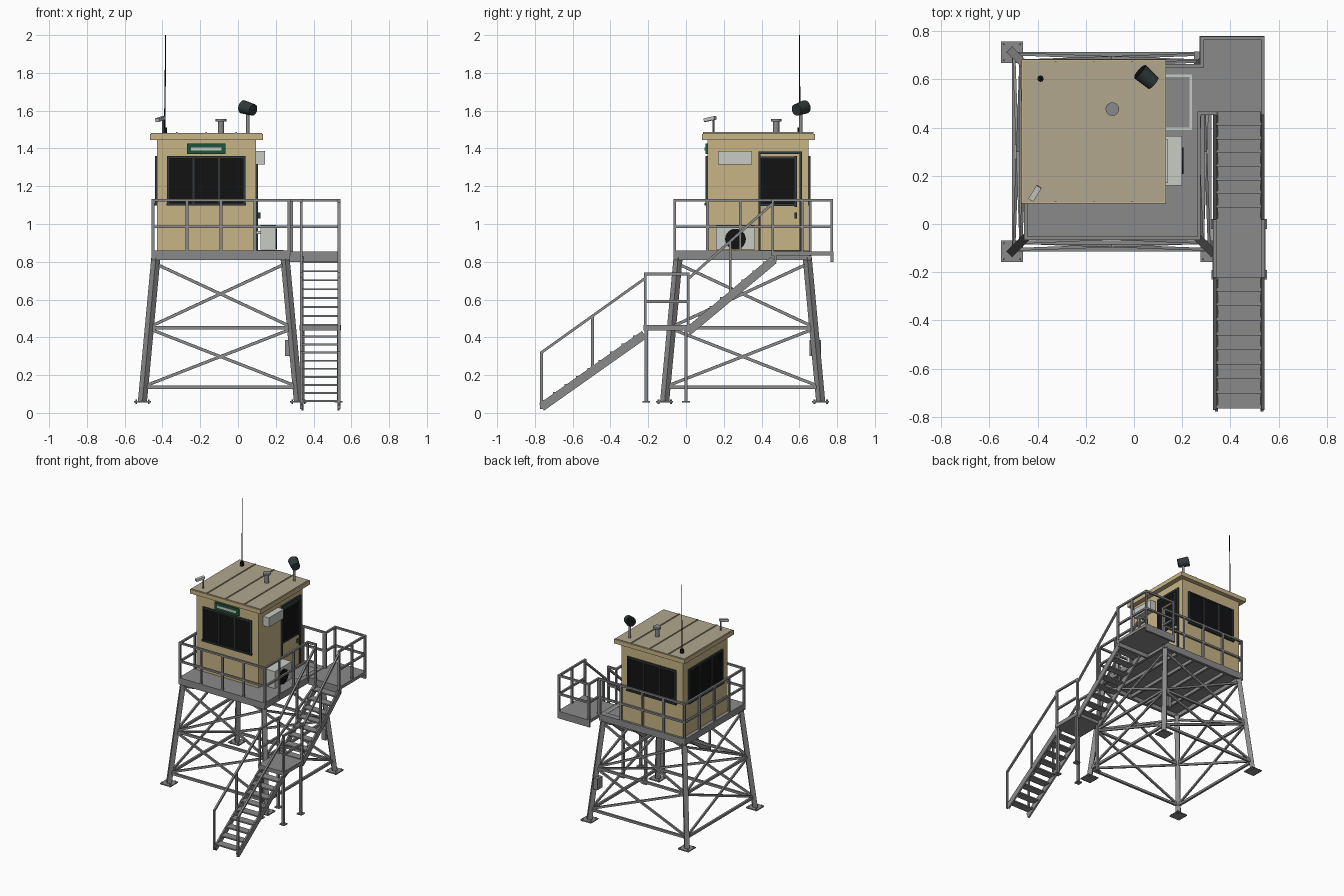
import bpy, bmesh, math
from mathutils import Vector, Matrix

if "Cube" in bpy.data.objects:
    bpy.data.objects.remove(bpy.data.objects["Cube"])


def material(name, r, g, b):
    m = bpy.data.materials.new(name)
    m.diffuse_color = (r, g, b, 1)
    m.use_nodes = True
    m.node_tree.nodes["Principled BSDF"].inputs["Base Color"].default_value = m.diffuse_color
    return m


STEEL = material("steel grey", 0.25, 0.255, 0.25)
TAN = material("tan wall", 0.58, 0.46, 0.24)
ROOF = material("roof beige", 0.44, 0.39, 0.27)
BLACK = material("black glass", 0.006, 0.006, 0.007)
DARK = material("dark frame", 0.03, 0.042, 0.045)
WHITE = material("pale grey", 0.58, 0.6, 0.56)
GREEN = material("sign green", 0.012, 0.09, 0.04)


class Part:
    """Collects boxes, bars and tubes into one object."""

    def __init__(self, name, mat):
        self.name, self.mat, self.bm = name, mat, bmesh.new()

    def box(self, x0, x1, y0, y1, z0, z1):
        m = Matrix.Translation(((x0 + x1) / 2, (y0 + y1) / 2, (z0 + z1) / 2))
        m = m @ Matrix.Diagonal((x1 - x0, y1 - y0, z1 - z0, 1))
        bmesh.ops.create_cube(self.bm, size=1, matrix=m)
        return self

    def frame(self, p, q):
        p, q = Vector(p), Vector(q)
        z = (q - p).normalized()
        side = Vector((0, 0, 1)).cross(z)
        x = side.normalized() if side.length > 1e-4 else Vector((1, 0, 0))
        rot = Matrix((x, z.cross(x), z)).transposed().to_4x4()
        return Matrix.Translation((p + q) / 2) @ rot, (q - p).length

    def bar(self, p, q, w=0.014, h=None):
        m, length = self.frame(p, q)
        bmesh.ops.create_cube(self.bm, size=1, matrix=m @ Matrix.Diagonal((w, h or w, length, 1)))
        return self

    def tube(self, p, q, r, r2=None, n=16):
        m, length = self.frame(p, q)
        bmesh.ops.create_cone(self.bm, cap_ends=True, segments=n, radius1=r,
                              radius2=r if r2 is None else r2, depth=length, matrix=m)
        return self

    def done(self, smooth=False):
        me = bpy.data.meshes.new(self.name)
        self.bm.to_mesh(me)
        self.bm.free()
        me.materials.append(self.mat)
        ob = bpy.data.objects.new(self.name, me)
        bpy.context.collection.objects.link(ob)
        if smooth:
            bpy.ops.object.select_all(action='DESELECT')
            ob.select_set(True)
            bpy.context.view_layer.objects.active = ob
            bpy.ops.object.shade_smooth_by_angle()
        return ob


CX, CY = -0.093, 0.30                      # tower centre
CORNERS = [(-1, -1), (1, -1), (1, 1), (-1, 1)]


def leg_point(c, z):
    s = 0.413 - (z - 0.06) / 0.75 * 0.07
    return Vector((CX + c[0] * s, CY + c[1] * s, z))


# Tower legs, foot plates and bolts
legs, feet = Part("tower_legs", STEEL), Part("foot_plates", STEEL)
for c in CORNERS:
    legs.bar(leg_point(c, 0.06), leg_point(c, 0.82), 0.034)
    f = leg_point(c, 0.06)
    feet.box(f.x - 0.045, f.x + 0.045, f.y - 0.045, f.y + 0.045, 0.054, 0.062)
    for d in CORNERS:
        b = f + Vector((d[0], d[1], 0)) * 0.033
        feet.tube((b.x, b.y, 0.048), (b.x, b.y, 0.07), 0.005, n=6)
legs.done()

# Cross bracing on the four sides
brace = Part("cross_bracing", STEEL)
for a, b in zip(CORNERS, CORNERS[1:] + CORNERS[:1]):
    for z in (0.135, 0.45):
        brace.bar(leg_point(a, z), leg_point(b, z), 0.016, 0.018)
    for z0, z1 in ((0.14, 0.445), (0.455, 0.79)):
        brace.bar(leg_point(a, z0), leg_point(b, z1), 0.012, 0.016)
        brace.bar(leg_point(b, z0), leg_point(a, z1), 0.012, 0.016)
brace.done()

# Deck with edge beams and joists, plus the upper stair landing
X0, X1, Y0, Y1 = -0.457, 0.272, -0.066, 0.664
deck = Part("deck", STEEL).box(X0, X1, Y0, Y1, 0.84, 0.86)
for y in (Y0, Y1 - 0.02):
    deck.box(X0, X1, y, y + 0.02, 0.81, 0.845)
for x in (X0, X1 - 0.02):
    deck.box(x, x + 0.02, Y0, Y1, 0.81, 0.845)
for i in range(1, 5):
    x = X0 + i * (X1 - X0) / 5
    deck.box(x - 0.008, x + 0.008, Y0, Y1, 0.815, 0.845)
deck.done()
landing = Part("upper_landing", STEEL).box(0.272, 0.542, 0.465, 0.78, 0.832, 0.855)
landing.box(0.272, 0.542, 0.765, 0.78, 0.80, 0.835).box(0.272, 0.542, 0.465, 0.48, 0.80, 0.835)
landing.done()

# Guard rails around deck and upper landing
rails = Part("deck_railing", STEEL)


def rail_run(part, p, q, spans, z0, zm, zt):
    p, q = Vector((*p, 0)), Vector((*q, 0))
    up = Vector((0, 0, 1))
    for z in (zm, zt):
        part.bar(p + up * z, q + up * z)
    for i in range(spans + 1):
        s = p.lerp(q, i / spans)
        part.bar(s + up * z0, s + up * (zt + 0.007))


L, R, F, B = X0 + 0.007, X1 - 0.002, Y0 + 0.007, Y1 - 0.007
for p, q, n in (((L, F), (R, F), 4), ((L, F), (L, B), 4), ((L, B), (R, B), 4),
                ((R, F), (R, 0.46), 3), ((0.283, B), (0.283, 0.772), 1),
                ((0.283, 0.772), (0.535, 0.772), 1), ((0.535, 0.772), (0.535, 0.46), 2),
                ((R, 0.46), (0.335, 0.46), 1)):
    rail_run(rails, p, q, n, 0.83, 0.985, 1.125)
rails.done()

# Two stair flights joined by a middle landing
SX = (0.342, 0.532)
stairs, hand = Part("stair_flights", STEEL), Part("stair_handrails", STEEL)
for y0, z0, y1, z1, n in ((-0.765, 0.03, -0.22, 0.415, 9), (0.01, 0.43, 0.465, 0.81, 8)):
    for x in SX:
        stairs.bar((x, y0, z0), (x, y1, z1), 0.012, 0.045)
    for i in range(n):
        t = (i + 0.5) / n
        y, z, d = y0 + (y1 - y0) * t, z0 + (z1 - z0) * t, (y1 - y0) / n / 2
        stairs.box(SX[0], SX[1], y - d, y + d, z + 0.006, z + 0.016)
stairs.done()
for x in (SX[0] - 0.007, SX[1] + 0.003):
    hand.bar((x, -0.765, 0.02), (x, -0.765, 0.325))
    hand.bar((x, -0.765, 0.32), (x, -0.22, 0.71))
    hand.bar((x, -0.495, 0.23), (x, -0.495, 0.515))
    hand.bar((x, 0.012, 0.71), (x, 0.46, 1.11))
    hand.bar((x, 0.235, 0.63), (x, 0.235, 0.91))
    rail_run(hand, (x, -0.215), (x, 0.012), 1, 0.44, 0.59, 0.735)
hand.done()
mid = Part("middle_landing", STEEL).box(0.325, 0.545, -0.225, 0.02, 0.435, 0.465)
for x in SX:
    for y in (-0.21, 0.0):
        mid.bar((x, y, 0.06), (x, y, 0.44), 0.018)
        feet.box(x - 0.02, x + 0.02, y - 0.02, y + 0.02, 0.054, 0.062)
mid.done()
feet.done()

# Cabin and roof
WX0, WX1, WY0, WY1 = -0.43, 0.095, 0.114, 0.648
Part("cabin_walls", TAN).box(WX0, WX1, WY0, WY1, 0.86, 1.45).done()
Part("roof_trim", TAN).box(-0.466, 0.132, 0.085, 0.682, 1.445, 1.477).done()
Part("roof_sheet", ROOF).box(-0.46, 0.126, 0.091, 0.676, 1.476, 1.481).done()
seams = Part("roof_seams", ROOF)
for x in (-0.325, -0.167, -0.009):
    seams.box(x - 0.004, x + 0.004, 0.091, 0.676, 1.48, 1.486)
seams.done()

# Windows on front, back and left walls: pane, frame, mullions, ledge
glass, frames = Part("window_glass", BLACK), Part("window_frames", DARK)


def on_wall(part, wall, a0, a1, z0, z1, d):
    if wall == "front":
        part.box(a0, a1, WY0 - d, WY0 + 0.002, z0, z1)
    elif wall == "back":
        part.box(a0, a1, WY1 - 0.002, WY1 + d, z0, z1)
    elif wall == "left":
        part.box(WX0 - d, WX0 + 0.002, a0, a1, z0, z1)
    else:
        part.box(WX1 - 0.002, WX1 + d, a0, a1, z0, z1)


for wall, a0 in (("front", -0.37), ("back", -0.37), ("left", 0.18)):
    a1 = a0 + 0.405
    on_wall(glass, wall, a0, a1, 1.105, 1.355, 0.005)
    for i in range(4):
        a = a0 + (a1 - a0) * i / 3
        on_wall(frames, wall, a - 0.005, a + 0.005, 1.10, 1.36, 0.01)
    on_wall(frames, wall, a0 - 0.005, a1 + 0.005, 1.35, 1.36, 0.01)
    on_wall(frames, wall, a0 - 0.008, a1 + 0.008, 1.098, 1.11, 0.016)

# Door on the right wall
on_wall(glass, "right", 0.395, 0.575, 1.105, 1.35, 0.008)
glass.done()
for a0, a1, z0, z1 in ((0.383, 0.395, 0.86, 1.385), (0.6, 0.613, 0.86, 1.385),
                       (0.383, 0.613, 1.37, 1.385), (0.575, 0.587, 1.09, 1.36),
                       (0.39, 0.587, 1.095, 1.107), (0.39, 0.587, 1.348, 1.358)):
    on_wall(frames, "right", a0, a1, z0, z1, 0.012)
on_wall(frames, "right", 0.575, 0.587, 1.03, 1.06, 0.025)
frames.done()

# Pale marking on the deck outside the door
mark = Part("door_marking", WHITE)
for b in ((0.1, 0.24, 0.39, 0.4), (0.1, 0.24, 0.61, 0.62), (0.23, 0.24, 0.39, 0.62)):
    mark.box(*b, 0.859, 0.863)
mark.done()

# Sign above the front window, and side wall box
Part("sign_board", GREEN).box(-0.27, -0.065, 0.102, 0.116, 1.37, 1.425).done()
Part("sign_bar", WHITE).box(-0.248, -0.088, 0.099, 0.103, 1.389, 1.406).done()
Part("wall_box", WHITE).box(0.094, 0.142, 0.17, 0.35, 1.315, 1.387).done()

# Cooling unit with fan and pipe
Part("cooling_unit", WHITE).box(0.12, 0.2, 0.16, 0.365, 0.865, 0.995).done()
fan = Part("cooling_fan", BLACK).tube((0.198, 0.262, 0.92), (0.206, 0.262, 0.92), 0.055, n=24)
fan.done()
Part("cooling_pipe", WHITE).bar((0.09, 0.26, 0.955), (0.125, 0.26, 0.955), 0.014).done()

# Junction box on the rear right leg
Part("junction_box", STEEL).box(0.25, 0.285, 0.655, 0.715, 0.30, 0.385).done()

# Roof equipment: antenna, vent, floodlight, camera
ant = Part("antenna", BLACK).tube((-0.388, 0.603, 1.478), (-0.388, 0.603, 1.51), 0.013)
ant.tube((-0.388, 0.603, 1.5), (-0.383, 0.6, 2.0), 0.004, 0.0025, n=8).done(True)
vent = Part("roof_vent", STEEL).tube((-0.09, 0.477, 1.478), (-0.09, 0.477, 1.545), 0.017)
vent.tube((-0.09, 0.477, 1.542), (-0.09, 0.477, 1.556), 0.028).done(True)
Part("floodlight_post", STEEL).tube((0.052, 0.608, 1.478), (0.052, 0.608, 1.59), 0.009).done(True)
axis, mid_pt = Vector((-0.76, 0.65, 0.22)).normalized(), Vector((0.053, 0.608, 1.612))
lamp = Part("floodlight", DARK).tube(mid_pt - axis * 0.038, mid_pt + axis * 0.038, 0.031, 0.036, 20)
lamp.done(True)
Part("floodlight_lens", BLACK).tube(mid_pt + axis * 0.037, mid_pt + axis * 0.041, 0.032, n=20).done()
Part("camera_post", STEEL).tube((-0.397, 0.145, 1.478), (-0.397, 0.145, 1.55), 0.006, n=8).done(True)
Part("camera", WHITE).bar((-0.394, 0.155, 1.562), (-0.428, 0.1, 1.55), 0.024, 0.018).done()
